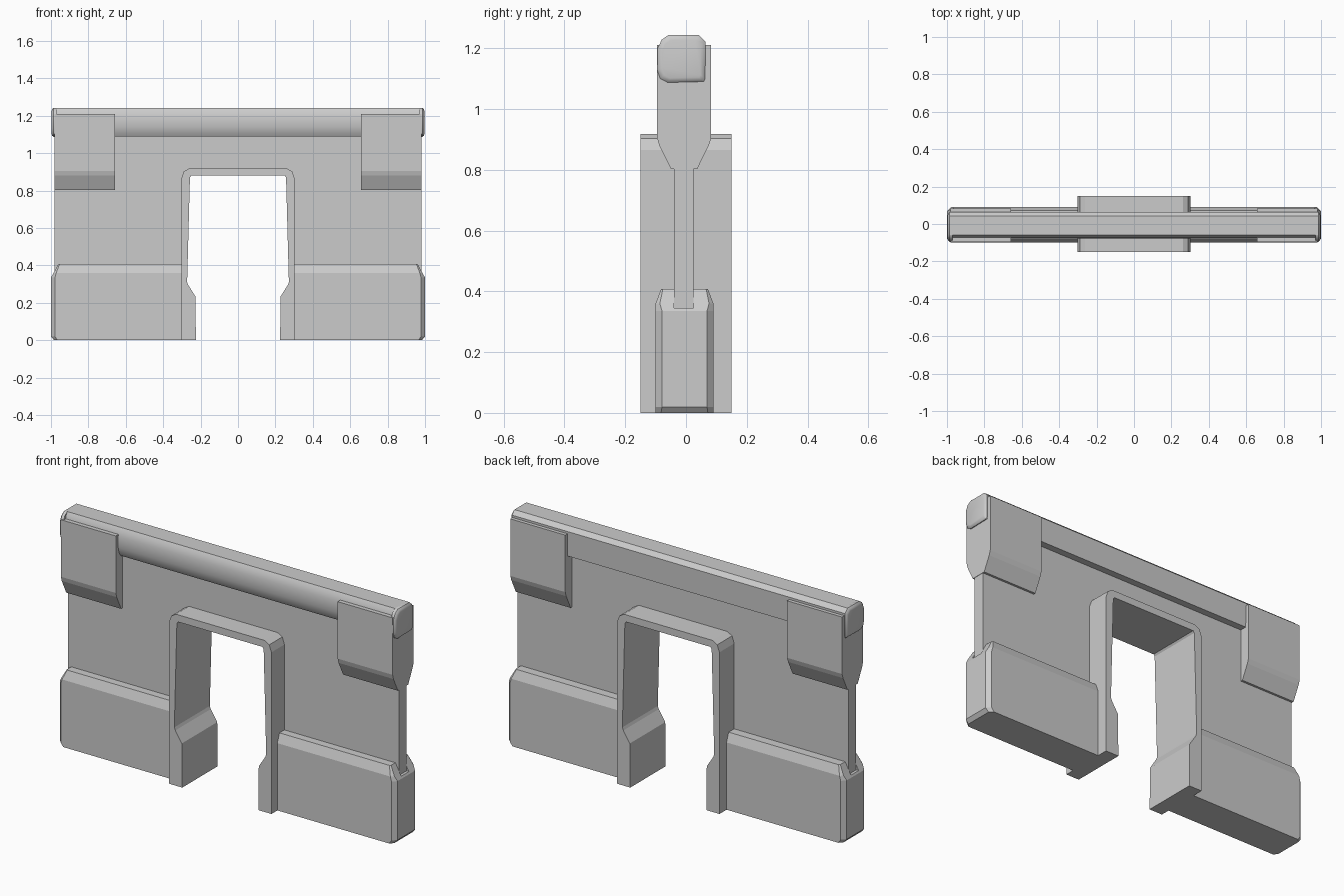
import bpy, bmesh

if "Cube" in bpy.data.objects:
    bpy.data.objects.remove(bpy.data.objects["Cube"])


def loft(name, rings, mirror=False, smooth=False):
    """Skin a series of equal-length closed rings and cap both ends."""
    bm = bmesh.new()
    rows = [[bm.verts.new(p) for p in r] for r in rings]
    n = len(rows[0])
    for a, b in zip(rows, rows[1:]):
        for i in range(n):
            j = (i + 1) % n
            bm.faces.new((a[i], a[j], b[j], b[i]))
    bm.faces.new(rows[0][::-1])
    bm.faces.new(rows[-1])
    bmesh.ops.recalc_face_normals(bm, faces=bm.faces)
    me = bpy.data.meshes.new(name)
    bm.to_mesh(me)
    bm.free()
    ob = bpy.data.objects.new(name, me)
    bpy.context.collection.objects.link(ob)
    if smooth:
        bpy.ops.object.select_all(action='DESELECT')
        bpy.context.view_layer.objects.active = ob
        ob.select_set(True)
        bpy.ops.object.shade_smooth_by_angle(angle=0.6)
    if mirror:
        ob.modifiers.new("Mirror", 'MIRROR')
    return ob


def prism_y(name, half, y0, y1):
    """Symmetric x/z outline from its right half, extruded along y."""
    pts = half + [(-x, z) for x, z in reversed(half)]
    return loft(name, [[(x, y, z) for x, z in pts] for y in (y0, y1)])


# Thin wall panel with the doorway opening
prism_y("wall_panel", [(0.29, 0.89), (0.29, 0.01), (0.96, 0.01), (0.96, 0.345),
                       (0.98, 0.345), (0.98, 1.15)], -0.04, 0.025)

# Deep door frame with flared feet and clipped top corners
prism_y("door_frame", [(0.25, 0.88), (0.257, 0.87), (0.272, 0.31), (0.266, 0.295),
                       (0.228, 0.235), (0.225, 0.0), (0.303, 0.0), (0.303, 0.865),
                       (0.29, 0.902), (0.262, 0.918)], -0.15, 0.15)


# Chamfered base blocks on either side of the door
def base_ring(z, xe, yh, c, yc=-0.005):
    return [(0.285, yc - yh, z), (xe - c, yc - yh, z), (xe, yc - yh + c, z),
            (xe, yc + yh - c, z), (xe - c, yc + yh, z), (0.285, yc + yh, z)]


base = loft("base_block", [base_ring(0.0, 0.983, 0.095, 0.018),
                           base_ring(0.02, 1.0, 0.095, 0.021),
                           base_ring(0.335, 1.0, 0.095, 0.021),
                           base_ring(0.36, 0.986, 0.095, 0.014),
                           base_ring(0.408, 0.96, 0.077, 0.006)])
# Slot in the end of each base where the wall edge sits
slot_yz = [(-0.04, 0.345), (0.025, 0.345), (0.025, 0.5), (-0.04, 0.5)]
slot = loft("slot_cutter", [[(x, y, z) for y, z in slot_yz] for x in (0.94, 1.1)])
slot.hide_render = True
slot.hide_set(True)
cut = base.modifiers.new("Slot", 'BOOLEAN')
cut.operation = 'DIFFERENCE'
cut.solver = 'EXACT'
cut.object = slot
base.modifiers.new("Mirror", 'MIRROR')

# Upper corner brackets tapering into the wall
bracket = [(-0.095, 1.21), (-0.095, 0.905), (-0.088, 0.88), (-0.05, 0.803),
           (0.037, 0.803), (0.075, 0.88), (0.083, 0.905), (0.083, 1.21)]
loft("corner_bracket", [[(x, y, z) for y, z in bracket] for x in (0.657, 0.982)],
     mirror=True)

# Top rail: rounded front, flat top and chamfered back edge
rail = [(-0.058, 1.243), (-0.068, 1.226), (-0.075, 1.2), (-0.077, 1.17),
        (-0.075, 1.14), (-0.068, 1.112), (-0.055, 1.09), (0.062, 1.09),
        (0.064, 1.222), (0.042, 1.243)]
loft("top_rail", [[(x, y, z) for y, z in rail] for x in (-0.983, 0.983)], smooth=True)

# Rounded rail end caps
cap = [(-0.058, 1.243), (-0.08, 1.228), (-0.093, 1.2), (-0.095, 1.13),
       (-0.085, 1.1), (-0.06, 1.087), (0.058, 1.09), (0.063, 1.1),
       (0.064, 1.222), (0.042, 1.243)]
caps = []
for x, s in ((0.97, 1.0), (0.986, 1.0), (0.993, 0.92), (0.996, 0.8)):
    caps.append([(x, -0.016 + (y + 0.016) * s, 1.16 + (z - 1.16) * s) for y, z in cap])
loft("rail_end_cap", caps, mirror=True, smooth=True)
